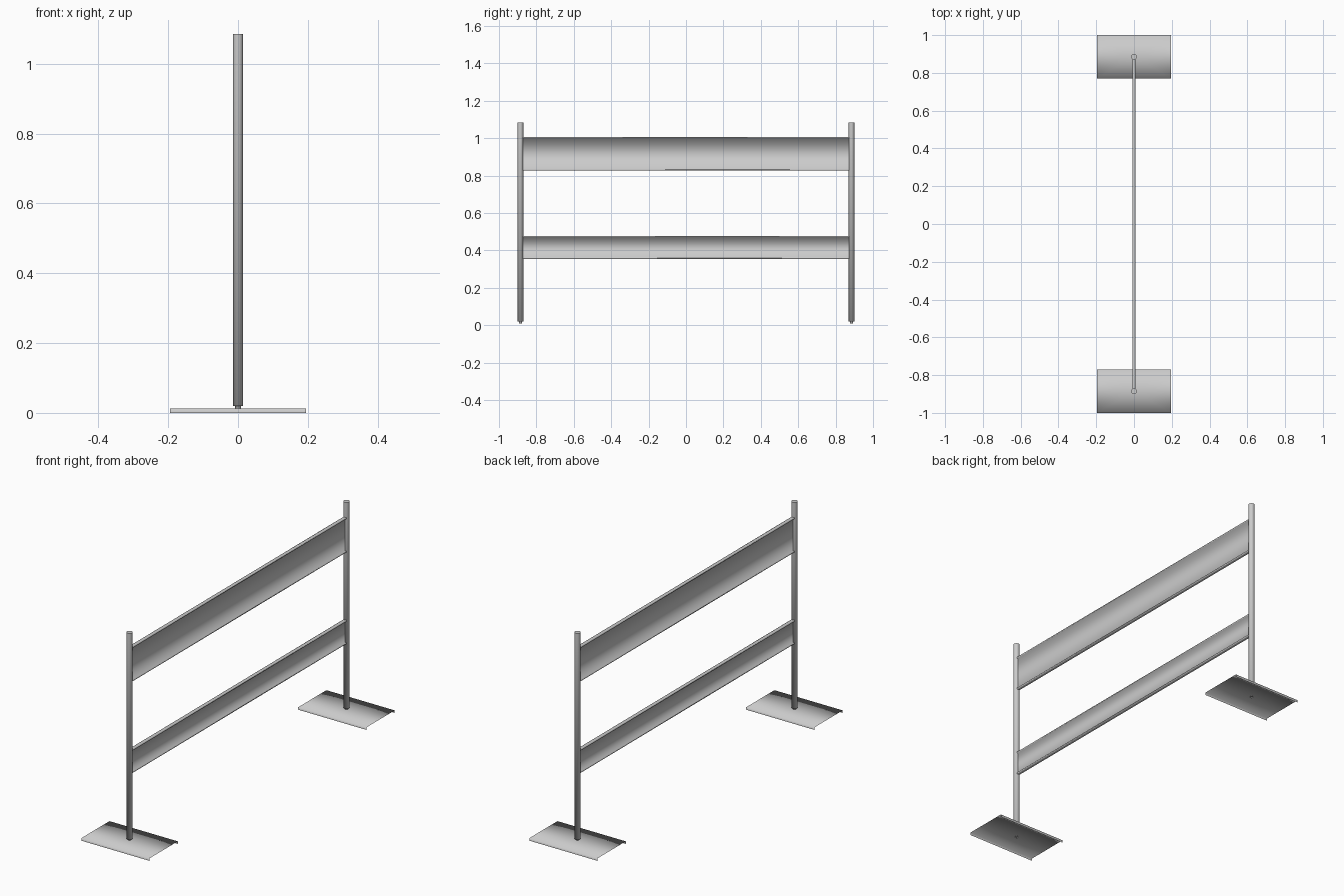
import bpy, bmesh
from math import cos, sin, pi

cube = bpy.data.objects.get("Cube")
if cube:
    bpy.data.objects.remove(cube, do_unlink=True)

metal = bpy.data.materials.new("grey metal")
metal.use_nodes = True
GREY = (0.6, 0.6, 0.6, 1)
metal.diffuse_color = GREY
metal.node_tree.nodes["Principled BSDF"].inputs["Base Color"].default_value = GREY

POST_Y = 0.885
SHEET_TOP = 0.013


def finish(bm, name, flat=()):
    """Smooth everything, keeping the rims of the flat faces sharp."""
    for f in bm.faces:
        f.smooth = f not in flat
    for f in flat:
        for e in f.edges:
            e.smooth = False
    mesh = bpy.data.meshes.new(name)
    bm.to_mesh(mesh)
    bm.free()
    mesh.materials.append(metal)
    obj = bpy.data.objects.new(name, mesh)
    bpy.context.collection.objects.link(obj)
    return obj


def bridge(bm, a, b):
    n = len(a)
    for i in range(n):
        j = (i + 1) % n
        bm.faces.new((a[i], a[j], b[j], b[i]))


def post(name, y):
    """Round upright standing on a narrow neck."""
    bm = bmesh.new()
    sides = 16
    rings = []
    for r, z in ((0.008, 0.01), (0.008, 0.019), (0.015, 0.02), (0.015, 1.085)):
        rings.append([bm.verts.new((r * cos(2 * pi * i / sides),
                                    y + r * sin(2 * pi * i / sides), z))
                      for i in range(sides)])
    for a, b in zip(rings, rings[1:]):
        bridge(bm, a, b)
    cap = bm.faces.new(rings[-1])
    finish(bm, name, [cap])


def rail(name, z0, z1, half_length=0.875, lip=0.008, web=0.003, t=0.007):
    """Board with a thin web and a lip along its top and bottom."""
    half = [(lip, z0), (lip, z0 + t), (web, z0 + t),
            (web, z1 - t), (lip, z1 - t), (lip, z1)]
    profile = half + [(-x, z) for x, z in reversed(half)]
    bm = bmesh.new()
    a, b = ([bm.verts.new((x, y, z)) for x, z in profile]
            for y in (-half_length, half_length))
    bridge(bm, a, b)
    caps = [bm.faces.new(a), bm.faces.new(b)]
    bmesh.ops.recalc_face_normals(bm, faces=bm.faces)
    finish(bm, name, caps)


def foot(name, y, hx=0.195, hy=0.115):
    """Folded sheet with turned down edges, its top fanned to the post."""
    bm = bmesh.new()
    corners = [(-hx, -hy), (hx, -hy), (hx, hy), (-hx, hy)]
    top = [bm.verts.new((x, y + d, SHEET_TOP)) for x, d in corners]
    low = [bm.verts.new((x, y + d, 0)) for x, d in corners]
    centre = bm.verts.new((0, y, SHEET_TOP))
    for i in range(4):
        bm.faces.new((top[i], top[(i + 1) % 4], centre))
    for i in (0, 2):
        bm.faces.new((low[i], low[i + 1], top[i + 1], top[i]))
    finish(bm, name)


for side, s in (("front", -1), ("back", 1)):
    post(side + "_post", s * POST_Y)
    foot(side + "_foot_plate", s * POST_Y)
rail("upper_rail", 0.828, 1.007)
rail("lower_rail", 0.355, 0.477)
